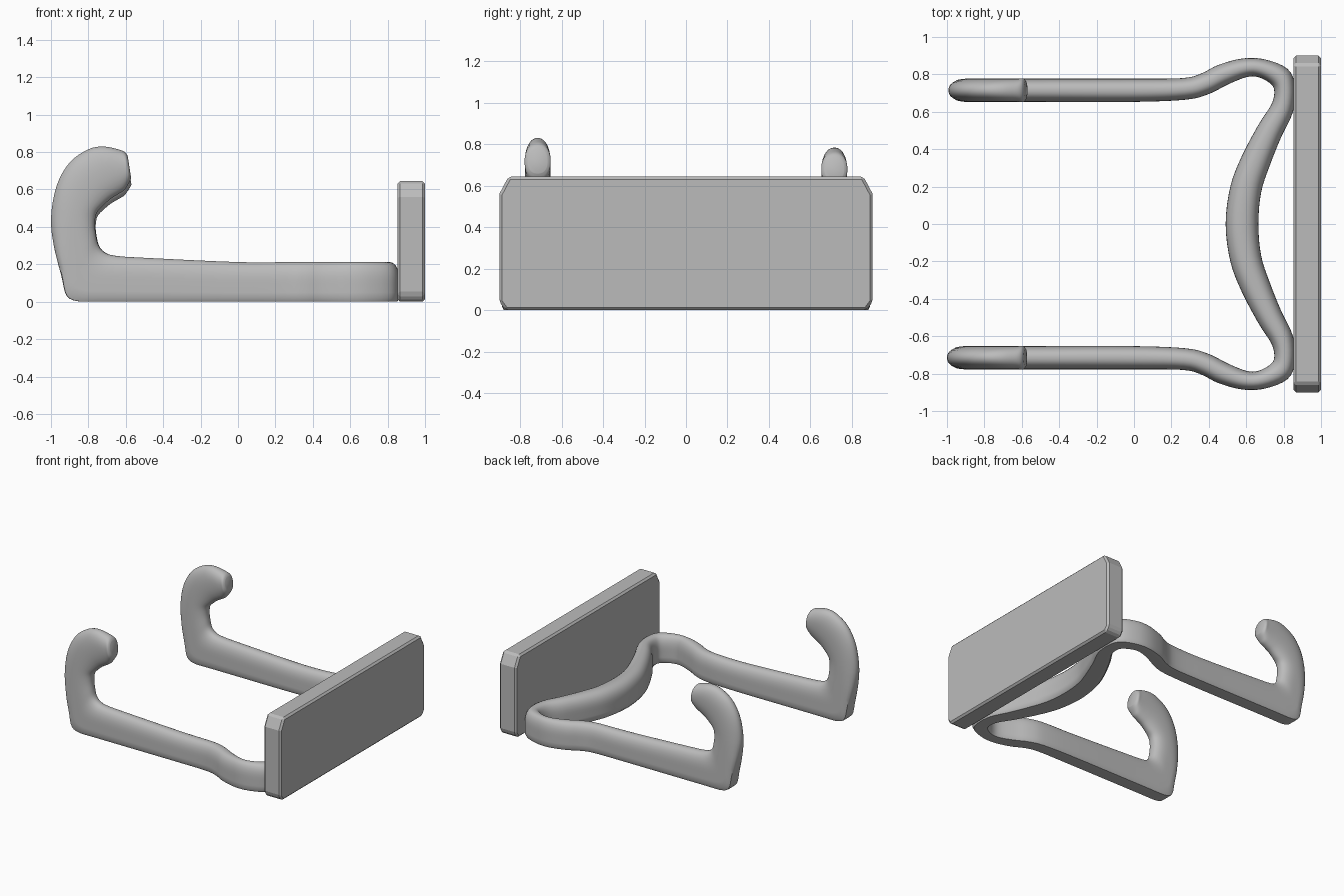
import bpy
import bmesh
import math
from mathutils import Vector

cube = bpy.data.objects.get("Cube")
if cube:
    bpy.data.objects.remove(cube, do_unlink=True)

grey = bpy.data.materials.new("plain_grey")
grey.use_nodes = True
shade = (0.5, 0.5, 0.5, 1)
grey.diffuse_color = shade
grey.node_tree.nodes["Principled BSDF"].inputs["Base Color"].default_value = shade


def add_object(name, bm):
    bmesh.ops.recalc_face_normals(bm, faces=bm.faces)
    mesh = bpy.data.meshes.new(name)
    bm.to_mesh(mesh)
    bm.free()
    mesh.materials.append(grey)
    obj = bpy.data.objects.new(name, mesh)
    bpy.context.collection.objects.link(obj)
    return obj


# Plan edges of the bow, corner and arm: inner x, y and outer x, y
PLAN = [
    (0.49, 0, 0.665, 0), (0.515, 0.2, 0.68, 0.17), (0.575, 0.36, 0.725, 0.31),
    (0.665, 0.53, 0.785, 0.46), (0.735, 0.64, 0.85, 0.6), (0.75, 0.71, 0.86, 0.74),
    (0.73, 0.75, 0.82, 0.83), (0.665, 0.785, 0.7, 0.88), (0.6, 0.785, 0.58, 0.885),
    (0.5, 0.745, 0.45, 0.85), (0.4, 0.695, 0.36, 0.805), (0.28, 0.665, 0.26, 0.78),
    (0, 0.653, 0, 0.777),
]
# Side edges of the hook: outer x, z, inner x, z and flatness of the underside
HOOK = [
    (-0.5, 0, -0.5, 0.235, 1), (-0.72, 0, -0.65, 0.245, 1), (-0.84, 0, -0.71, 0.262, 1),
    (-0.915, 0.03, -0.745, 0.3, 0.7), (-0.945, 0.14, -0.76, 0.36, 0.4),
    (-0.985, 0.3, -0.765, 0.42, 0.1), (-1, 0.45, -0.755, 0.475, 0),
    (-0.97, 0.62, -0.72, 0.515, 0), (-0.9, 0.745, -0.68, 0.55, 0),
    (-0.8, 0.815, -0.64, 0.575, 0), (-0.72, 0.83, -0.61, 0.595, 0),
    (-0.64, 0.815, -0.595, 0.615, 0), (-0.605, 0.8, -0.58, 0.64, 0),
]
ARM_Y, HALF_WIDTH, HALF_HEIGHT = 0.715, 0.062, 0.106


def half_stations(sign, scale):
    """Centre, side vector, up vector and flatness along one half of the frame."""
    stations = []
    for ax, ay, bx, by in PLAN:
        a, b = Vector((ax, sign * ay, 0)), Vector((bx, sign * by, 0))
        up = Vector((0, 0, HALF_HEIGHT))
        stations.append(((a + b) / 2 + up, (b - a) / 2, up, 1))
    for ox, oz, ix, iz, flat in HOOK:
        ends = []
        for x, z in ((ox, oz), (ix, iz)):
            if z > 0.25:
                z = 0.25 + (z - 0.25) * scale
            ends.append(Vector((-0.5 + (x + 0.5) * (0.8 + 0.2 * scale), sign * ARM_Y, z)))
        o, i = ends
        stations.append(((o + i) / 2, Vector((0, sign * HALF_WIDTH, 0)), (i - o) / 2, flat))
    # Rounded tip
    c, side, up, flat = stations[-1]
    stations.append((c + Vector((0.012, 0, 0)), side * 0.75, up * 0.75, flat))
    return stations


def smooth(p, q, r, s, t):
    """Catmull-Rom blend from q to r."""
    return q + (r - p) * (t / 2) + (p * 2 - q * 5 + r * 4 - s) * (t * t / 2) \
        + (q * 3 - p - r * 3 + s) * (t ** 3 / 2)


def refine(stations, steps):
    result = []
    last = len(stations) - 1
    for k in range(last):
        group = [stations[min(max(k + d, 0), last)] for d in (-1, 0, 1, 2)]
        for step in range(steps):
            result.append([smooth(*values, step / steps) for values in zip(*group)])
    return result + [stations[-1]]


def section(c, side, up, flat, count=32):
    """Rounded top with an underside that goes from flat to round."""
    points = []
    for k in range(count):
        angle = 2 * math.pi * (k + 0.5) / count
        s, u = math.cos(angle), math.sin(angle)
        power = 2.4 if u > 0 else 2.2 + 10 * max(flat, 0)
        size = (abs(s) ** power + abs(u) ** power) ** (-1 / power)
        points.append(c + side * s * size + up * u * size)
    return points


# Frame: one swept bar making both hooks, both arms and the bow
chain = half_stations(-1, 1)[::-1] + half_stations(1, 0.92)[1:]
bm = bmesh.new()
rings = []
for station in refine(chain, 4):
    rings.append([bm.verts.new(p) for p in section(*station)])
for r0, r1 in zip(rings, rings[1:]):
    for k in range(len(r0)):
        n = (k + 1) % len(r0)
        bm.faces.new((r0[k], r0[n], r1[n], r1[k]))
bm.faces.new(rings[0])
bm.faces.new(rings[-1])
frame = add_object("hook_frame", bm)
for v in frame.data.vertices:
    v.co.z = max(v.co.z, 0)

# Back plate: outline with cut corners, pulled through its thickness
half_outline = [(0.87, 0), (0.9, 0.04), (0.9, 0.56), (0.855, 0.645)]
outline = half_outline + [(-y, z) for y, z in reversed(half_outline)]
bm = bmesh.new()
base = bm.faces.new([bm.verts.new((0.852, y, z)) for y, z in outline])
pulled = bmesh.ops.extrude_face_region(bm, geom=[base], use_keep_orig=True)
moved = [g for g in pulled["geom"] if isinstance(g, bmesh.types.BMVert)]
bmesh.ops.translate(bm, verts=moved, vec=(0.148, 0, 0))
plate = add_object("back_plate", bm)
bevel = plate.modifiers.new("edge_chamfer", "BEVEL")
bevel.width = 0.014
bevel.segments = 1

# Smooth bar, flat plate
bpy.ops.object.select_all(action="DESELECT")
frame.select_set(True)
bpy.context.view_layer.objects.active = frame
bpy.ops.object.shade_smooth_by_angle(angle=math.radians(40))
